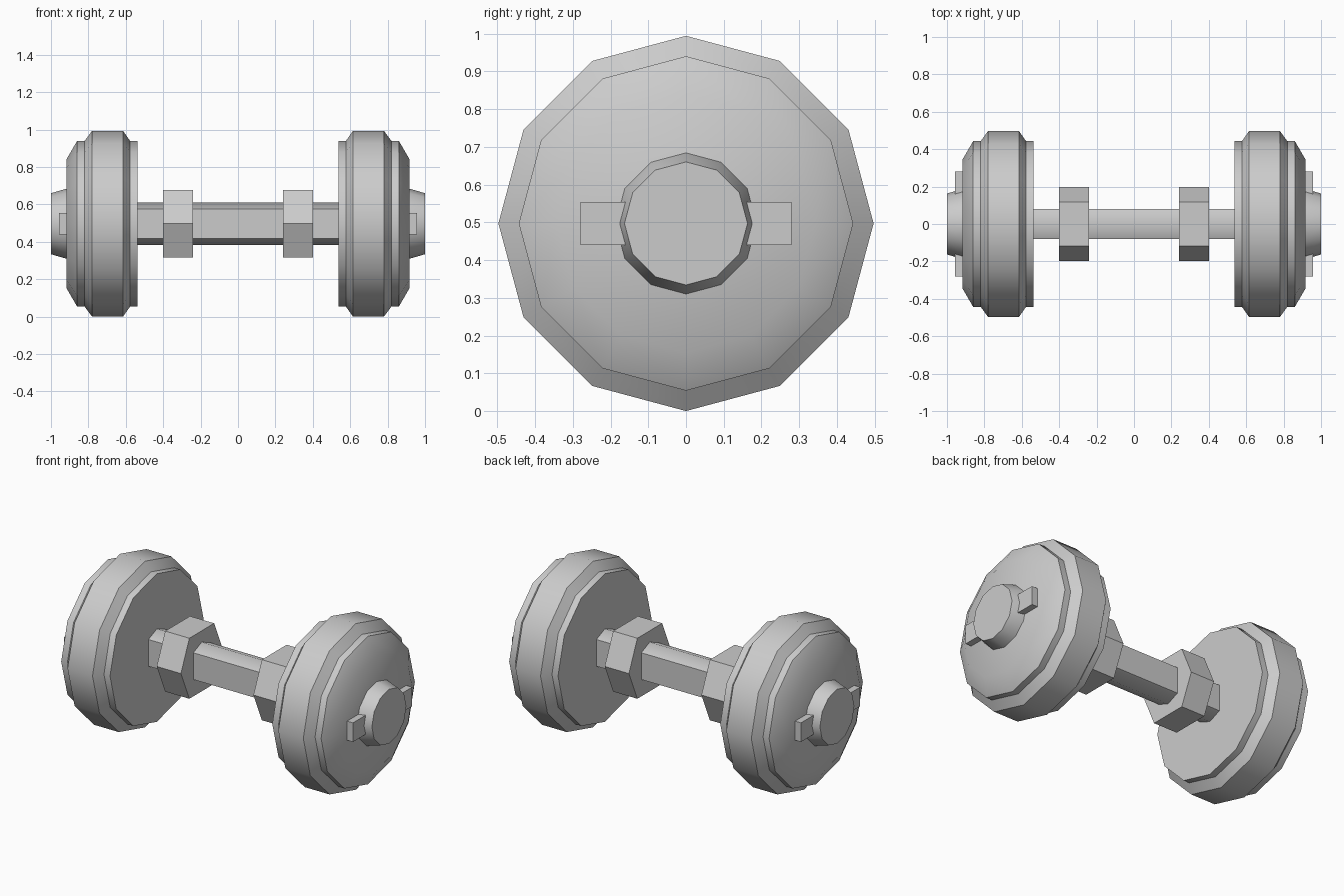
import bpy, bmesh
from math import sin, cos, tau, radians

if "Cube" in bpy.data.objects:
    bpy.data.objects.remove(bpy.data.objects["Cube"])

CZ = 0.497  # height of the bar axis


def make(name, bm, smooth=None):
    bmesh.ops.recalc_face_normals(bm, faces=bm.faces[:])
    me = bpy.data.meshes.new(name)
    bm.to_mesh(me)
    bm.free()
    ob = bpy.data.objects.new(name, me)
    bpy.context.collection.objects.link(ob)
    if smooth:
        bpy.ops.object.select_all(action='DESELECT')
        ob.select_set(True)
        bpy.context.view_layer.objects.active = ob
        bpy.ops.object.shade_smooth_by_angle(angle=radians(smooth))
    return ob


def loft(name, sections, smooth=None):
    """Skin a list of (x, [(y, z), ...]) cross-sections, z relative to the axis."""
    bm = bmesh.new()
    rings = [[bm.verts.new((x, y, z + CZ)) for y, z in pts] for x, pts in sections]
    n = len(rings[0])
    for a, b in zip(rings, rings[1:]):
        for i in range(n):
            j = (i + 1) % n
            bm.faces.new((a[i], a[j], b[j], b[i]))
    bm.faces.new(rings[0])
    bm.faces.new(rings[-1])
    return make(name, bm, smooth)


def circle(r, n=12):
    return [(r * sin(tau * i / n), r * cos(tau * i / n)) for i in range(n)]


def turned(name, profile, s):
    return loft(name, [(s * x, circle(r)) for x, r in profile], 31)


def box(name, lo, hi):
    (x0, y0, z0), (x1, y1, z1) = lo, hi
    rect = [(y0, z0), (y1, z0), (y1, z1), (y0, z1)]
    return loft(name, [(x0, rect), (x1, rect)])


# six-sided handle bar with flat front and back
bar = [(0, .113), (.08, .08), (.08, -.08), (0, -.113), (-.08, -.08), (-.08, .08)]
loft("handle_bar", [(-.6, bar), (.6, bar)], 50)

# hexagonal nut outline
nut = [(.197, 0), (.117, .181), (-.117, .181), (-.197, 0), (-.117, -.181), (.117, -.181)]

plate = [(.537, .443), (.577, .443), (.615, .497), (.78, .497),
         (.82, .443), (.86, .443), (.918, .343)]
hub = [(.90, .190), (.918, .187), (1.0, .163)]

for s, side in ((-1, "left"), (1, "right")):
    turned(side + "_weight_plate", plate, s)
    turned(side + "_end_hub", hub, s)
    loft(side + "_grip_nut", [(s * .24, nut), (s * .4, nut)])
    # spinner lugs on either side of the hub
    for t, pos in ((-1, "front"), (1, "back")):
        box(f"{side}_{pos}_hub_lug", (s * .90, t * .14, -.057), (s * .957, t * .28, .057))
